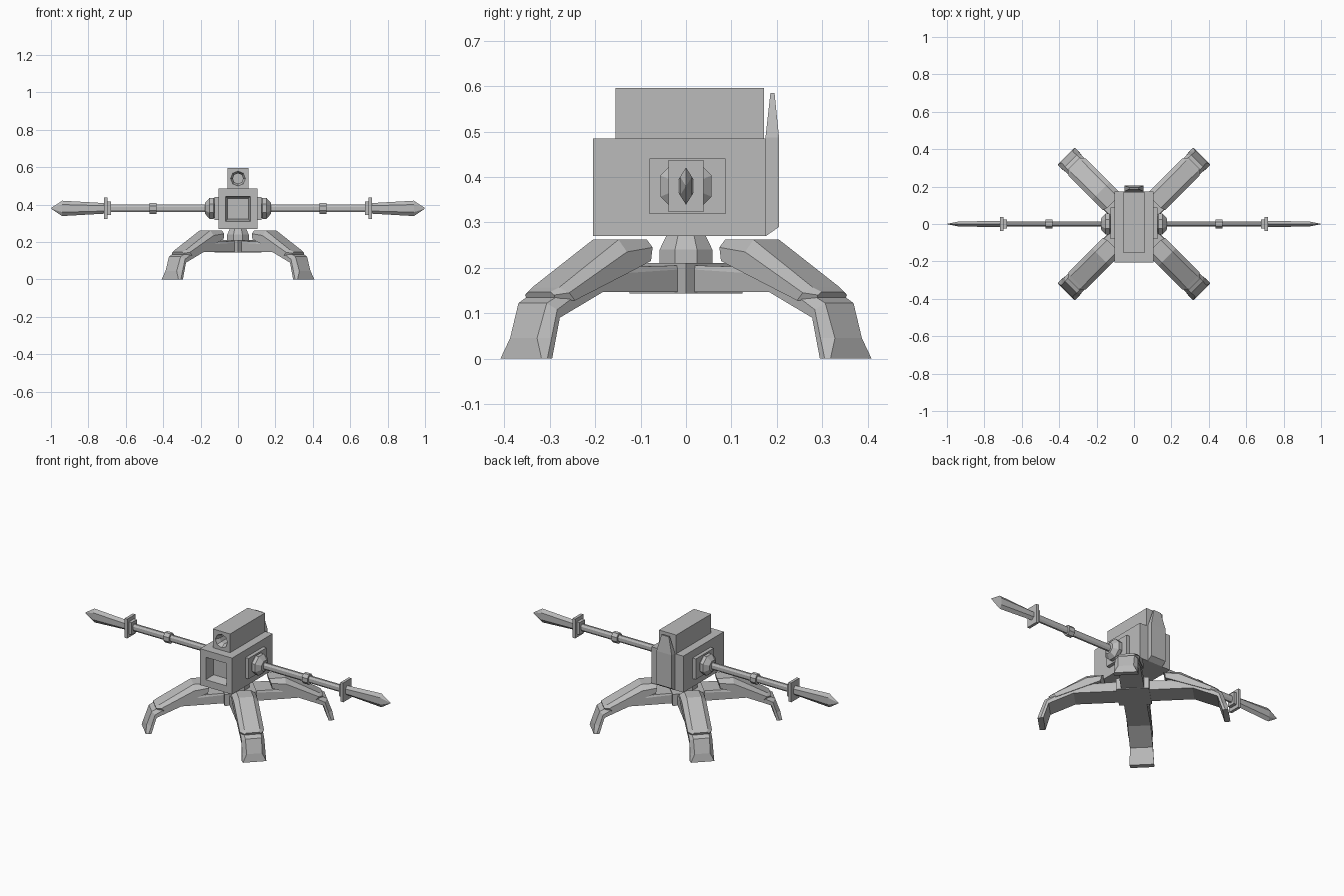
import bpy, bmesh, math
from mathutils import Matrix

cube = bpy.data.objects.get("Cube")
if cube:
    bpy.data.objects.remove(cube, do_unlink=True)

GREY = (0.5, 0.5, 0.5, 1)
grey = bpy.data.materials.new("matte grey")
grey.use_nodes = True
grey.diffuse_color = GREY
grey.node_tree.nodes["Principled BSDF"].inputs["Base Color"].default_value = GREY


def loft(name, rings, matrix=None):
    """Skin a closed, flat-shaded solid through rings of equal point count."""
    bm = bmesh.new()
    vs = [[bm.verts.new(p) for p in ring] for ring in rings]
    n = len(rings[0])
    for a, b in zip(vs, vs[1:]):
        for i in range(n):
            j = (i + 1) % n
            bm.faces.new((a[i], a[j], b[j], b[i]))
    bm.faces.new(vs[0])
    bm.faces.new(vs[-1])
    if matrix:
        bm.transform(matrix)
    bmesh.ops.recalc_face_normals(bm, faces=bm.faces[:])
    mesh = bpy.data.meshes.new(name)
    bm.to_mesh(mesh)
    bm.free()
    mesh.materials.append(grey)
    obj = bpy.data.objects.new(name, mesh)
    bpy.context.collection.objects.link(obj)
    return obj


def rect_x(x, hy, hz, z=0.38):
    return [(x, -hy, z - hz), (x, hy, z - hz), (x, hy, z + hz), (x, -hy, z + hz)]


def rect_y(y, hx, z0, z1):
    return [(-hx, y, z0), (hx, y, z0), (hx, y, z1), (-hx, y, z1)]


def rect_z(z, hx, y0, y1):
    return [(-hx, y0, z), (hx, y0, z), (hx, y1, z), (-hx, y1, z)]


def oval_x(x, ry, rz, n=8, z=0.38, turn=0.5):
    angles = [2 * math.pi * (i + turn) / n for i in range(n)]
    return [(x, ry * math.cos(a), z + rz * math.sin(a)) for a in angles]


def oct_y(y, r, z):
    angles = [math.pi * i / 4 for i in range(8)]
    return [(r * math.cos(a), y, z + r * math.sin(a)) for a in angles]


def square8_y(y, h, z):
    grid = [(1, 0), (1, 1), (0, 1), (-1, 1), (-1, 0), (-1, -1), (0, -1), (1, -1)]
    return [(h * a, y, z + h * b) for a, b in grid]


# Main body with a square recess in the front
loft("body", [rect_y(0.175, 0.105, 0.27, 0.485), rect_y(-0.205, 0.105, 0.27, 0.485),
              rect_y(-0.205, 0.067, 0.311, 0.444), rect_y(-0.15, 0.055, 0.323, 0.432)])

# Sight box with an octagonal bore
loft("sight_box", [square8_y(0.172, 0.0565, 0.5395), square8_y(-0.155, 0.0565, 0.5395),
                   oct_y(-0.155, 0.04, 0.5395), oct_y(-0.13, 0.028, 0.5395),
                   oct_y(-0.08, 0.028, 0.5395)])

# Rear panel with a tapering fin above it
loft("rear_panel", [rect_z(0.27, 0.05, 0.17, 0.176), rect_z(0.29, 0.05, 0.17, 0.205),
                    rect_z(0.487, 0.05, 0.175, 0.205), rect_z(0.585, 0.024, 0.186, 0.195)])

# Swivel neck under the body
neck = [(0.205, 0.063), (0.24, 0.063), (0.272, 0.046)]
loft("neck", [[(y, x, z) for z, x, y in
               ((zz, r * math.cos(math.pi * (i + 0.5) / 4), r * math.sin(math.pi * (i + 0.5) / 4))
                for i in range(8))] for zz, r in neck])

# Arms: mounting plate, socket, rod, collar, guard and blade on each side
for side, s in (("left", 1), ("right", -1)):
    flip = Matrix.Diagonal((s, 1, 1, 1))

    def arm(part, rings):
        loft(f"{side}_{part}", rings, flip)

    plate = [[(x, y + 0.0035, z) for x, y, z in rect_x(x, 0.084, 0.061)] for x in (0.1, 0.126)]
    arm("mounting_plate", plate)
    arm("socket", [oval_x(x, r, r) for x, r in
                   ((0.12, 0.05), (0.132, 0.061), (0.152, 0.061), (0.176, 0.032))])
    arm("rod", [oval_x(x, 0.014, 0.022) for x in (0.165, 0.69)])
    arm("collar", [oval_x(x, 0.027, 0.032) for x in (0.436, 0.472)])
    arm("guard_base", [rect_x(x, 0.024, 0.036) for x in (0.68, 0.702)])
    arm("guard", [rect_x(x, 0.038, 0.057) for x in (0.699, 0.716)])
    blade = [(0.71, 0.017, 0.028), (0.94, 0.013, 0.041), (0.998, 0.001, 0.003)]
    arm("blade", [oval_x(x, ry * 1.15, rz, 6) for x, ry, rz in blade])

# Hub joining the legs
quarter = Matrix.Rotation(math.pi / 4, 4, 'Z')
loft("leg_hub", [rect_z(z, 0.088, -0.088, 0.088) for z in (0.143, 0.211)], quarter)


def leg_ring(inner, mid, outer, w, w_top):
    """Chamfered section across a leg; each point is (reach, height)."""
    pts = [(inner, -w), (mid, -w), (outer, -w_top), (outer, w_top), (mid, w), (inner, w)]
    return [(p[0], y, p[1]) for p, y in pts]


leg = [((0.05, 0.147), (0.05, 0.198), (0.05, 0.206), 0.062, 0.06),
       ((0.32, 0.147), (0.32, 0.185), (0.32, 0.2), 0.062, 0.055),
       ((0.455, 0.09), (0.463, 0.108), (0.478, 0.122), 0.062, 0.044),
       ((0.469, 0.045), (0.483, 0.045), (0.506, 0.045), 0.064, 0.042),
       ((0.483, 0), (0.498, 0), (0.514, 0), 0.066, 0.064)]

armour = [((0.175, 0.215), (0.17, 0.245), (0.162, 0.262), 0.066, 0.04),
          ((0.25, 0.187), (0.25, 0.235), (0.25, 0.262), 0.066, 0.04),
          ((0.412, 0.128), (0.43, 0.145), (0.437, 0.157), 0.066, 0.042),
          ((0.45, 0.128), (0.456, 0.14), (0.457, 0.147), 0.045, 0.035)]

# Four diagonal legs with armour covers
for k, name in enumerate(("back_left", "back_right", "front_right", "front_left")):
    turn = Matrix.Rotation(math.pi / 4 + k * math.pi / 2, 4, 'Z')
    loft(f"{name}_leg", [leg_ring(*r) for r in leg], turn)
    loft(f"{name}_leg_armour", [leg_ring(*r) for r in armour], turn)
